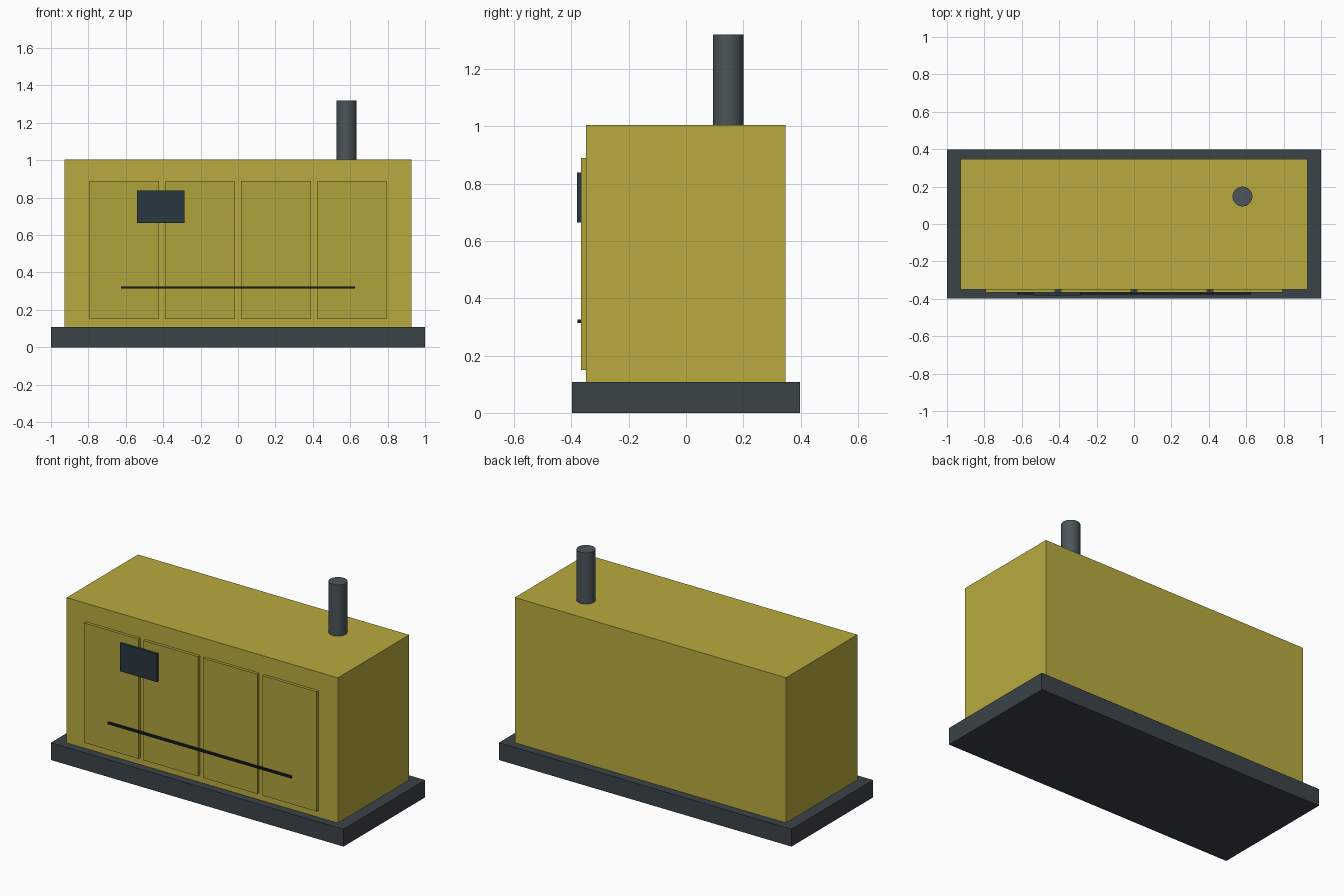
import bpy, math

if "Cube" in bpy.data.objects:
    bpy.data.objects.remove(bpy.data.objects["Cube"])


def material(name, rgb):
    m = bpy.data.materials.new(name)
    m.diffuse_color = (*rgb, 1)
    m.use_nodes = True
    m.node_tree.nodes["Principled BSDF"].inputs["Base Color"].default_value = m.diffuse_color
    return m


yellow = material("yellow_paint", (0.48, 0.41, 0.05))
door_yellow = material("door_paint", (0.43, 0.37, 0.045))
dark_grey = material("dark_grey", (0.043, 0.056, 0.065))
steel = material("exhaust_steel", (0.07, 0.09, 0.1))
blue_black = material("panel_blue_black", (0.02, 0.038, 0.052))
black = material("trim_black", (0.008, 0.011, 0.014))


def box(name, x, y, z, mat):
    """Box from (min, max) ranges on each axis."""
    ranges = (x, y, z)
    bpy.ops.mesh.primitive_cube_add(size=1, location=[(a + b) / 2 for a, b in ranges])
    ob = bpy.context.object
    ob.name = name
    ob.scale = [b - a for a, b in ranges]
    bpy.ops.object.transform_apply(location=False, rotation=False, scale=True)
    ob.data.materials.append(mat)
    return ob


# Skid base and enclosure
box("base_skid", (-1, 1), (-0.398, 0.398), (0, 0.107), dark_grey)
box("enclosure", (-0.927, 0.927), (-0.349, 0.347), (0.107, 1.004), yellow)

# Four access doors along the front
for i in range(4):
    cx = -0.609 + 0.406 * i
    box(f"door_{i + 1}", (cx - 0.186, cx + 0.186), (-0.367, -0.347), (0.15, 0.89), door_yellow)

# Control panel and trim rail on the doors
box("control_panel", (-0.54, -0.287), (-0.381, -0.364), (0.665, 0.838), blue_black)
box("trim_rail", (-0.626, 0.626), (-0.378, -0.365), (0.313, 0.326), black)

# Exhaust stack on the roof
bottom, top = 1.0, 1.32
bpy.ops.mesh.primitive_cylinder_add(vertices=32, radius=0.053, depth=top - bottom,
                                    location=(0.58, 0.147, (top + bottom) / 2))
stack = bpy.context.object
stack.name = "exhaust_stack"
stack.data.materials.append(steel)
bpy.ops.object.shade_smooth_by_angle(angle=math.radians(35))
